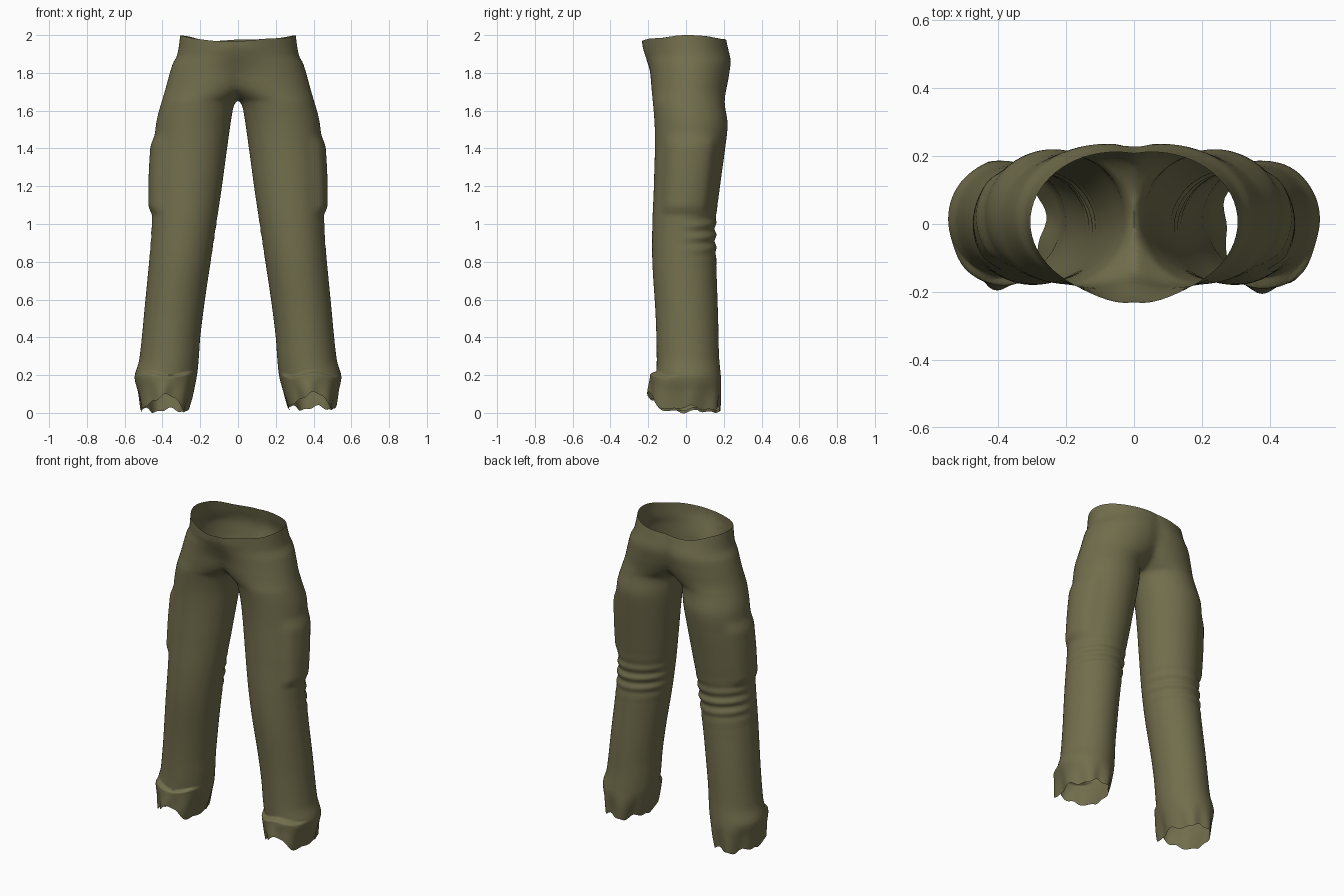
import bpy, bmesh, math

if "Cube" in bpy.data.objects:
    bpy.data.objects.remove(bpy.data.objects["Cube"])

# Outline tables: (height, value) for one trouser half
OUTER = [(0, .515), (.1, .53), (.19, .547), (.28, .523), (.6, .49), (.9, .462), (1.05, .455),
         (1.25, .453), (1.42, .443), (1.55, .43), (1.7, .388), (1.85, .345), (1.89, .323), (2, .305)]
INNER = [(0, .265), (.1, .238), (.2, .217), (.3, .207), (.4, .2), (.6, .175), (.8, .145), (1, .115),
         (1.2, .085), (1.4, .058), (1.6, .028), (1.65, .01), (1.68, -.035), (1.72, -.09),
         (1.8, -.155), (1.9, -.19), (2, -.2)]
FRONT = [(0, -.165), (.25, -.155), (.5, -.16), (.8, -.178), (1, -.178), (1.2, -.17), (1.5, -.165),
         (1.75, -.185), (1.9, -.196), (2, -.2)]
BACK = [(0, .18), (.15, .187), (.3, .175), (.5, .17), (.8, .16), (1, .157), (1.2, .18), (1.4, .207),
        (1.53, .22), (1.65, .205), (1.78, .226), (1.86, .236), (1.93, .224), (2, .212)]
SIDES = 64


def curve(table, z):
    """Smooth interpolation through the table."""
    n = len(table)

    def slope(i):
        a, b = table[max(i - 1, 0)], table[min(i + 1, n - 1)]
        return (b[1] - a[1]) / (b[0] - a[0])
    i = max(k for k in range(n - 1) if table[k][0] <= z + 1e-9)
    (z0, v0), (z1, v1) = table[i], table[i + 1]
    h = z1 - z0
    t = (z - z0) / h
    return ((2*t**3 - 3*t**2 + 1) * v0 + (t**3 - 2*t**2 + t) * h * slope(i)
            + (3*t**2 - 2*t**3) * v1 + (t**3 - t**2) * h * slope(i + 1))


def step(a, b, x):
    t = min(1, max(0, (x - a) / (b - a)))
    return t * t * (3 - 2 * t)


def point(z, ang, side):
    """Point on the cloth; angle 0 faces outward, 90 degrees faces back."""
    c, s = math.cos(ang), math.sin(ang)
    xo, xi, yf, yb = (curve(t, z) for t in (OUTER, INNER, FRONT, BACK))
    ym = (yf + yb) / 2
    x = (xo + xi) / 2 + (xo - xi) / 2 * c
    y = ym + (yb - yf) / 2 * s
    # cargo pocket on the outer thigh
    x += .02 * step(.62, .85, c) * step(1.04, 1.1, z) * (1 - step(1.4, 1.49, z))
    # knee creases at the back
    knee = math.exp(-((z - .94) / .1) ** 2) * step(-.3, .7, s)
    ripple = .006 * knee * math.sin(z * 95 + 1.5 * c * side)
    x += ripple * c
    y += ripple * s
    # fly bulge at the waist front
    if s < 0:
        y -= .035 * math.exp(-(x / .13) ** 2) * step(1.78, 1.95, z)
    # turned up front flap at the hem
    lip = .205 + .012 * math.sin(4 * ang + side)
    y -= (.034 if side > 0 else .024) * step(.25, .75, -s) * (1 - step(lip - .012, lip + .008, z))
    # hem folds, and a ragged lower edge raised at the front
    low = 1 - step(.02, .2, z)
    fold = .008 * low * math.sin(7 * ang + side)
    x += fold * c
    y += fold * s
    if z < .2:
        edge = .025 - .006 * (1 - side) + .085 * max(0, -s) ** 4
        edge += .011 * math.sin(5 * ang + 1.2 * side) + .006 * math.sin(11 * ang)
        z = edge + (.2 - edge) * z / .2
    # ragged waist edge, lower at front and back
    if z > 1.9:
        sag = .022 * s * s + .006 * (1 + math.sin(13 * x * side + 4 * s)) * (1 - c * c * c * c)
        z -= sag * (z - 1.9) / .1
    return x * side, y, z


# Both legs are lofted, trimmed at the centre and joined along the crotch seam
heights = sorted({round(2 * i / 100, 4) for i in range(101)}
                 | {round(.18 + .006 * i, 4) for i in range(9)}
                 | {round(.85 + .01 * i, 4) for i in range(22)}
                 | {round(1.64 + .01 * i, 4) for i in range(14)})
bm = bmesh.new()
for side in (1, -1):
    half = bmesh.new()
    rings = [[half.verts.new(point(z, 2 * math.pi * k / SIDES, side)) for k in range(SIDES)]
             for z in heights]
    for a, b in zip(rings, rings[1:]):
        for k in range(SIDES):
            m = (k + 1) % SIDES
            quad = (a[k], a[m], b[m], b[k])
            half.faces.new(quad if side > 0 else quad[::-1])
    bmesh.ops.bisect_plane(half, geom=half.verts[:] + half.edges[:] + half.faces[:], dist=1e-5,
                           plane_co=(0, 0, 0), plane_no=(side, 0, 0), clear_inner=True)
    temp = bpy.data.meshes.new("half_cloth")
    half.to_mesh(temp)
    half.free()
    bm.from_mesh(temp)
    bpy.data.meshes.remove(temp)

seam = [v for v in bm.verts if abs(v.co.x) < 1e-4]
bmesh.ops.remove_doubles(bm, verts=seam, dist=.006)
# soften the crotch and seat seam
for _ in range(6):
    soft = [v for v in bm.verts if abs(v.co.x) < .05 and 1.6 < v.co.z < 1.94 and not v.is_boundary]
    bmesh.ops.smooth_vert(bm, verts=soft, factor=.5, use_axis_x=True, use_axis_y=True, use_axis_z=True)

mesh = bpy.data.meshes.new("trousers")
bm.to_mesh(mesh)
bm.free()
trousers = bpy.data.objects.new("trousers", mesh)
bpy.context.collection.objects.link(trousers)
olive = bpy.data.materials.new("olive_cloth")
olive.diffuse_color = (.165, .155, .073, 1)
olive.use_nodes = True
olive.node_tree.nodes["Principled BSDF"].inputs["Base Color"].default_value = olive.diffuse_color
mesh.materials.append(olive)
bpy.context.view_layer.objects.active = trousers
trousers.select_set(True)
bpy.ops.object.shade_smooth_by_angle(angle=math.radians(50))
